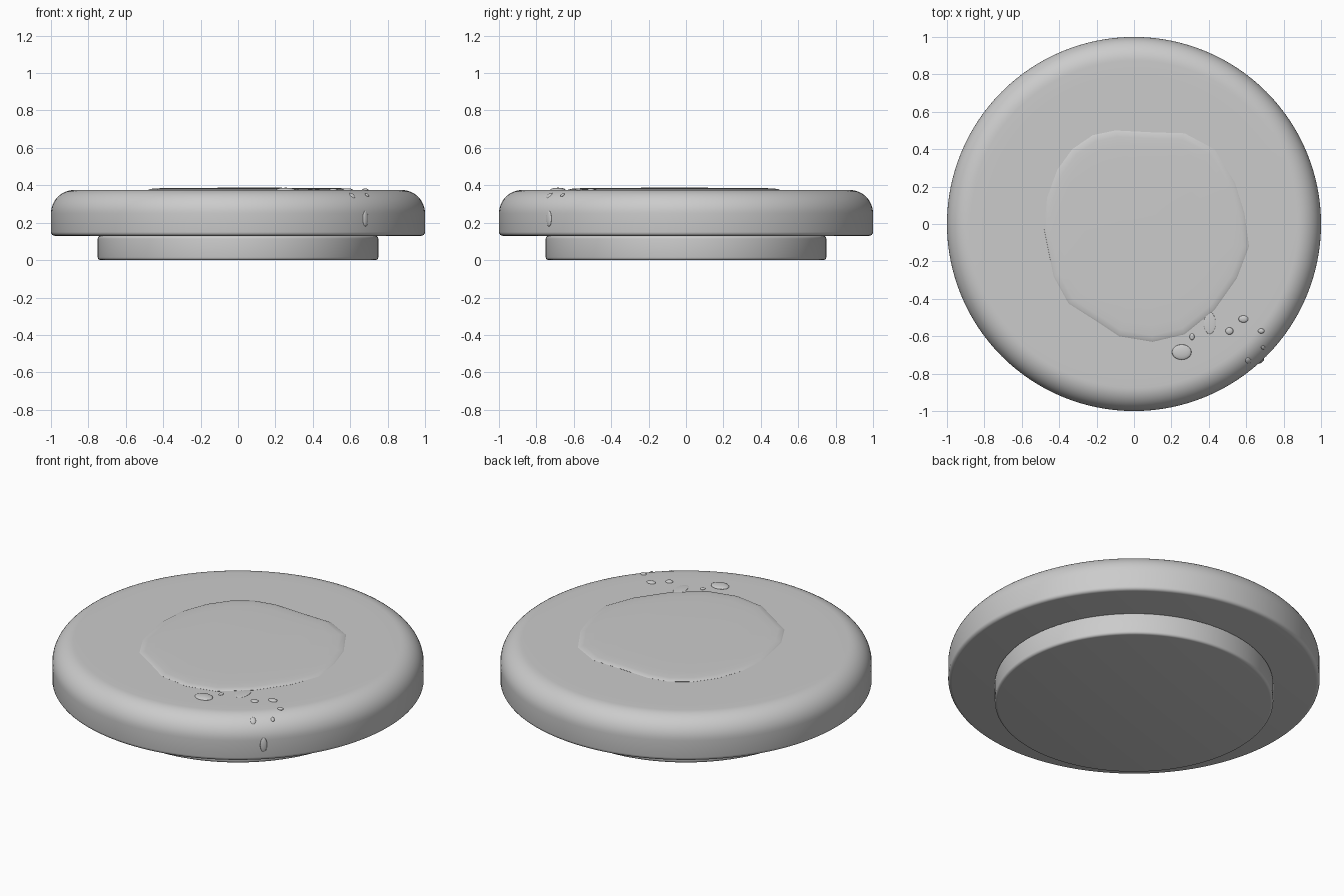
import bpy, bmesh, math
from mathutils import Vector

if "Cube" in bpy.data.objects:
    bpy.data.objects.remove(bpy.data.objects["Cube"])

TOP = 0.375


def finish(name, rings, angle=40):
    """Skin a stack of closed rings and cap both ends."""
    bm = bmesh.new()
    loops = [[bm.verts.new(p) for p in ring] for ring in rings]
    n = len(loops[0])
    for a, b in zip(loops, loops[1:]):
        for i in range(n):
            j = (i + 1) % n
            bm.faces.new((a[i], a[j], b[j], b[i]))
    bm.faces.new(loops[0][::-1])
    bm.faces.new(loops[-1])
    bmesh.ops.recalc_face_normals(bm, faces=bm.faces)
    me = bpy.data.meshes.new(name)
    bm.to_mesh(me)
    bm.free()
    ob = bpy.data.objects.new(name, me)
    bpy.context.collection.objects.link(ob)
    bpy.ops.object.select_all(action='DESELECT')
    ob.select_set(True)
    bpy.context.view_layer.objects.active = ob
    bpy.ops.object.shade_smooth_by_angle(angle=math.radians(angle))
    return ob


def arc(cx, cz, r, a0, a1, n):
    return [(cx + r * math.cos(math.radians(a0 + (a1 - a0) * i / n)),
             cz + r * math.sin(math.radians(a0 + (a1 - a0) * i / n))) for i in range(n + 1)]


def lathe(name, profile, n=128):
    return finish(name, [[(r * math.cos(math.tau * i / n), r * math.sin(math.tau * i / n), z)
                          for i in range(n)] for r, z in profile])


# Round foot and thick seat disc with a soft upper edge
lathe("foot", arc(0.735, 0.015, 0.015, -90, 0, 4) + arc(0.735, 0.115, 0.015, 0, 90, 4))
lathe("seat_disc", arc(0.98, 0.15, 0.02, -90, 0, 4)
      + arc(0.875, TOP - 0.125, 0.125, 0, 90, 12) + [(0.8, TOP)])

# Thin irregular puddle on the top
outline = [(-0.10, 0.50), (0.10, 0.49), (0.27, 0.485), (0.43, 0.40), (0.54, 0.22), (0.59, 0.06),
           (0.615, -0.12), (0.55, -0.29), (0.43, -0.46), (0.27, -0.59), (0.10, -0.63),
           (-0.08, -0.60), (-0.20, -0.52), (-0.35, -0.425), (-0.43, -0.28), (-0.48, -0.03),
           (-0.465, 0.14), (-0.41, 0.29), (-0.33, 0.40), (-0.22, 0.475)]
cx, cy = 0.06, -0.06
levels = [(0.99, TOP - 0.004), (1.0, TOP + 0.001), (0.985, TOP + 0.005), (0.94, TOP + 0.008),
          (0.85, TOP + 0.010), (0.6, TOP + 0.011), (0.25, TOP + 0.012)]
finish("puddle", [[(cx + (x - cx) * s, cy + (y - cy) * s, z) for x, y in outline]
                  for s, z in levels], 60)


def droplet(name, loc, size, normal=(0, 0, 1)):
    """Flattened bead resting on the surface with the given normal."""
    bpy.ops.mesh.primitive_uv_sphere_add(segments=24, ring_count=12, location=loc)
    ob = bpy.context.object
    ob.name = name
    ob.scale = size
    ob.rotation_euler = Vector(normal).to_track_quat('Z', 'Y').to_euler()
    bpy.ops.object.shade_smooth()


# Beads on the flat top: x, y, half width, half depth, height
for i, (x, y, a, b, h) in enumerate([
        (0.255, -0.685, 0.052, 0.041, 0.012), (0.31, -0.603, 0.013, 0.017, 0.006),
        (0.405, -0.53, 0.032, 0.058, 0.004), (0.51, -0.572, 0.021, 0.019, 0.009),
        (0.585, -0.508, 0.026, 0.019, 0.009), (0.68, -0.572, 0.017, 0.013, 0.008)]):
    z = TOP
    droplet(f"top_droplet_{i + 1}", (x, y, z), (a, b, h))

# Beads on the rounded shoulder and a drip running down the rim
droplet("shoulder_droplet_1", (0.61, -0.73, 0.345), (0.016, 0.021, 0.008), (0.42, -0.50, 0.76))
droplet("shoulder_droplet_2", (0.69, -0.66, 0.348), (0.010, 0.013, 0.006), (0.47, -0.45, 0.76))
droplet("rim_drip", (0.681, -0.732, 0.222), (0.019, 0.042, 0.008), (0.68, -0.73, 0))
